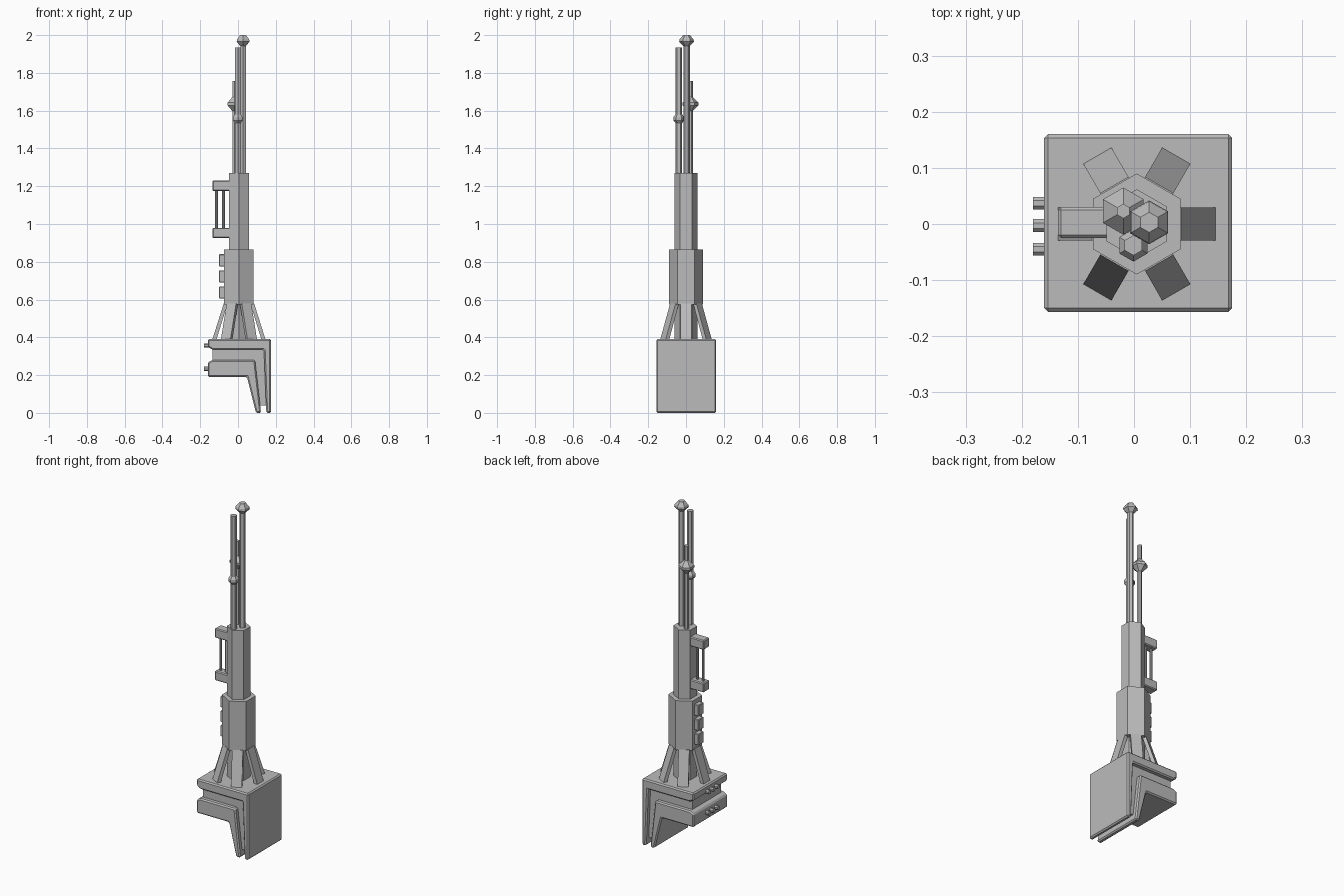
import bpy, bmesh, math
from mathutils import Matrix, Vector

cube = bpy.data.objects.get("Cube")
if cube:
    bpy.data.objects.remove(cube, do_unlink=True)

# Single plain metal colour
metal = bpy.data.materials.new("grey metal")
metal.use_nodes = True
colour = (0.5, 0.5, 0.5, 1)
metal.diffuse_color = colour
metal.node_tree.nodes["Principled BSDF"].inputs["Base Color"].default_value = colour


def finish(name, bm, bevel=0):
    bmesh.ops.recalc_face_normals(bm, faces=bm.faces)
    mesh = bpy.data.meshes.new(name)
    bm.to_mesh(mesh)
    bm.free()
    mesh.materials.append(metal)
    obj = bpy.data.objects.new(name, mesh)
    bpy.context.collection.objects.link(obj)
    if bevel:
        mod = obj.modifiers.new("bevel", "BEVEL")
        mod.width = bevel
        mod.segments = 1
    return obj


def box(name, low, high, bevel=0):
    low, high = Vector(low), Vector(high)
    bm = bmesh.new()
    size = Matrix.Diagonal((*(high - low), 1))
    bmesh.ops.create_cube(bm, size=1, matrix=Matrix.Translation((low + high) / 2) @ size)
    return finish(name, bm, bevel)


def lathe(name, centre, profile, sides=6):
    """Stack of polygon rings, given as (radius, z), with a vertex facing y."""
    bm = bmesh.new()
    rings = []
    for r, z in profile:
        angles = [math.pi / 2 + math.tau * i / sides for i in range(sides)]
        rings.append([bm.verts.new((centre[0] + r * math.cos(a),
                                    centre[1] + r * math.sin(a), z)) for a in angles])
    for a, b in zip(rings, rings[1:]):
        for i in range(sides):
            j = (i + 1) % sides
            bm.faces.new((a[i], a[j], b[j], b[i]))
    bm.faces.new(rings[0])
    bm.faces.new(rings[-1])
    return finish(name, bm)


def slab(name, outline, y0, y1, bevel=0):
    """Outline in x and z, extruded along y."""
    bm = bmesh.new()
    face = bm.faces.new([bm.verts.new((x, y0, z)) for x, z in outline])
    new = bmesh.ops.extrude_face_region(bm, geom=[face])["geom"]
    bmesh.ops.translate(bm, vec=(0, y1 - y0, 0),
                        verts=[v for v in new if isinstance(v, bmesh.types.BMVert)])
    return finish(name, bm, bevel)


# Corner bracket: outer and inner angle plates joined by a recessed web
slab("outer_bracket", [(-0.16, 0.39), (0.175, 0.39), (0.175, 0), (0.15, 0),
                       (0.137, 0.335), (-0.135, 0.335), (-0.16, 0.348)], -0.157, 0.16, 0.007)
slab("inner_bracket", [(-0.16, 0.268), (-0.135, 0.28), (0.09, 0.28), (0.122, 0),
                       (0.095, 0), (0.048, 0.19), (-0.16, 0.19)], -0.157, 0.16, 0.007)
slab("bracket_web", [(-0.135, 0.35), (0.145, 0.35), (0.152, 0.04),
                     (0.108, 0.04), (0.08, 0.25), (-0.135, 0.25)], -0.13, 0.133)

# Bolts on the bracket ends
for z in (0.357, 0.233):
    for y in (0.037, -0.003, -0.045):
        bm = bmesh.new()
        bmesh.ops.create_cone(bm, cap_ends=True, segments=8, radius1=0.0125, radius2=0.0125,
                              depth=0.03, matrix=Matrix.Translation((-0.165, y, z))
                              @ Matrix.Rotation(math.pi / 2, 4, "Y")
                              @ Matrix.Rotation(math.pi / 8, 4, "Z"))
        finish("bolt", bm)

# Hexagonal mast and its thicker sleeve
axis = (0.005, 0)
lathe("mast_core", axis, [(0.062, 0.38), (0.062, 1.27)])
lathe("mast_sleeve", axis, [(0.09, 0.575), (0.09, 0.865)])

# Six sloping struts
for i in range(6):
    strut = slab("strut", [(0.12, 0.385), (0.142, 0.385), (0.08, 0.58), (0.06, 0.58)],
                 -0.029, 0.029)
    strut.location = (axis[0], axis[1], 0)
    strut.rotation_euler.z = i * math.pi / 3

# Small boxes on the sleeve
for z in (0.605, 0.69, 0.775):
    box("sleeve_box", (-0.1, -0.022, z), (-0.06, 0.027, z + 0.065), 0.003)

# Handle with two upright bars
for z in (0.925, 1.175):
    box("handle_mount", (-0.135, -0.025, z), (-0.04, 0.03, z + 0.055), 0.005)
for x in (-0.114, -0.076):
    lathe("handle_bar", (x, 0.002), [(0.0075, 0.97), (0.0075, 1.18)], 8)

# Tall antenna with a faceted cap
main = (0.027, 0.003)
lathe("main_antenna", main, [(0.017, 1.25), (0.017, 1.955)])
lathe("main_antenna_cap", main, [(0.018, 1.943), (0.039, 1.965), (0.037, 1.977), (0.018, 2.0)])

# Middle antenna with a small collar
middle = (-0.001, -0.038)
lathe("middle_antenna", middle, [(0.018, 1.25), (0.018, 1.935)])
lathe("middle_collar", middle, [(0.018, 1.535), (0.029, 1.548), (0.029, 1.565), (0.018, 1.58)])

# Short thin antenna with a wide collar
short = (-0.019, 0.023)
lathe("short_antenna", short, [(0.013, 1.25), (0.013, 1.757)])
lathe("short_collar", short, [(0.013, 1.598), (0.042, 1.628), (0.042, 1.642), (0.013, 1.672)])
